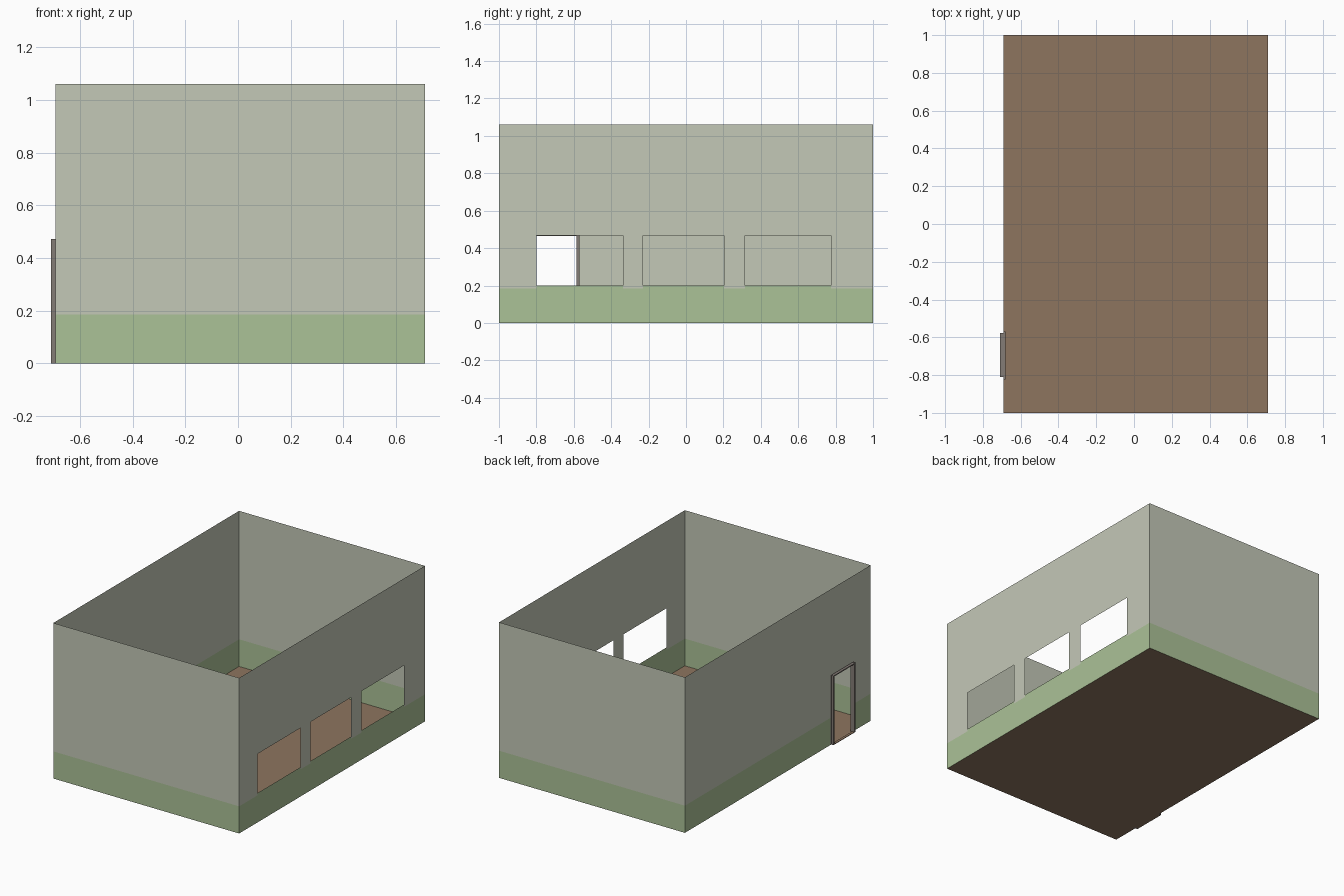
import bpy, bmesh

if "Cube" in bpy.data.objects:
    bpy.data.objects.remove(bpy.data.objects["Cube"])

X0, X1, H, BAND = -0.692, 0.709, 1.06, 0.185


def material(name, rgb):
    m = bpy.data.materials.new(name)
    m.diffuse_color = (*rgb, 1)
    m.use_nodes = True
    m.node_tree.nodes["Principled BSDF"].inputs["Base Color"].default_value = m.diffuse_color
    return m


PAINT = material("pale_paint", (0.55, 0.58, 0.475))
GREEN = material("green_band", (0.41, 0.54, 0.31))
WOOD = material("brown_floor", (0.27, 0.178, 0.114))
FRAME = material("frame_grey", (0.23, 0.20, 0.18))


def finish(name, bm, mats):
    bmesh.ops.remove_doubles(bm, verts=bm.verts, dist=1e-5)
    me = bpy.data.meshes.new(name)
    bm.to_mesh(me)
    bm.free()
    for m in mats:
        me.materials.append(m)
    ob = bpy.data.objects.new(name, me)
    bpy.context.collection.objects.link(ob)
    return ob


def wall(name, place, u0, u1, holes=()):
    """Thin wall on a grid cut by its openings (u0, u1, z0, z1)."""
    us = sorted({u0, u1, *[u for h in holes for u in h[:2]]})
    zs = sorted({0, BAND, H, *[z for h in holes for z in h[2:]]})
    bm = bmesh.new()
    for a, b in zip(us, us[1:]):
        for c, d in zip(zs, zs[1:]):
            u, z = (a + b) / 2, (c + d) / 2
            if any(h[0] < u < h[1] and h[2] < z < h[3] for h in holes):
                continue
            f = bm.faces.new([bm.verts.new(place(*p))
                              for p in ((a, c), (b, c), (b, d), (a, d))])
            # the green band rises to the sill below each window
            under = any(h[0] < u < h[1] and z < h[2] for h in holes)
            f.material_index = int(z < BAND or under)
    return finish(name, bm, (PAINT, GREEN))


def box(bm, x0, x1, y0, y1, z0, z1):
    vs = bmesh.ops.create_cube(bm, size=1)["verts"]
    bmesh.ops.scale(bm, vec=(x1 - x0, y1 - y0, z1 - z0), verts=vs)
    bmesh.ops.translate(bm, vec=((x0 + x1) / 2, (y0 + y1) / 2, (z0 + z1) / 2), verts=vs)


# Walls: windows on the right, doorway on the left
windows = [(a, b, 0.2, 0.467) for a, b in ((-0.8, -0.338), (-0.23, 0.203), (0.315, 0.775))]
wall("front_wall", lambda u, z: (u, -1, z), X0, X1)
wall("back_wall", lambda u, z: (-u, 1, z), -X1, -X0)
wall("right_wall", lambda u, z: (X1, u, z), -1, 1, windows)
wall("left_wall", lambda u, z: (X0, -u, z), -1, 1, [(0.585, 0.80, 0, 0.465)])

# Floor
bm = bmesh.new()
bm.faces.new([bm.verts.new(p) for p in ((X0, -1, 0), (X1, -1, 0), (X1, 1, 0), (X0, 1, 0))])
finish("floor", bm, (WOOD,))


# Door frame: narrow outer lining and wider inner trim around the opening
def door_surround(name, x0, x1, y0, y1, top):
    bm = bmesh.new()
    box(bm, x0, x1, y0, -0.80, 0, top)
    box(bm, x0, x1, -0.585, y1, 0, top)
    box(bm, x0, x1, -0.80, -0.585, 0.465, top)
    finish(name, bm, (FRAME,))


door_surround("door_frame_outer", -0.709, X0, -0.811, -0.576, 0.472)
door_surround("door_trim_inner", X0, -0.679, -0.822, -0.57, 0.475)

# Threshold
bm = bmesh.new()
box(bm, -0.709, X0, -0.80, -0.585, 0, 0.004)
finish("door_threshold", bm, (WOOD,))
